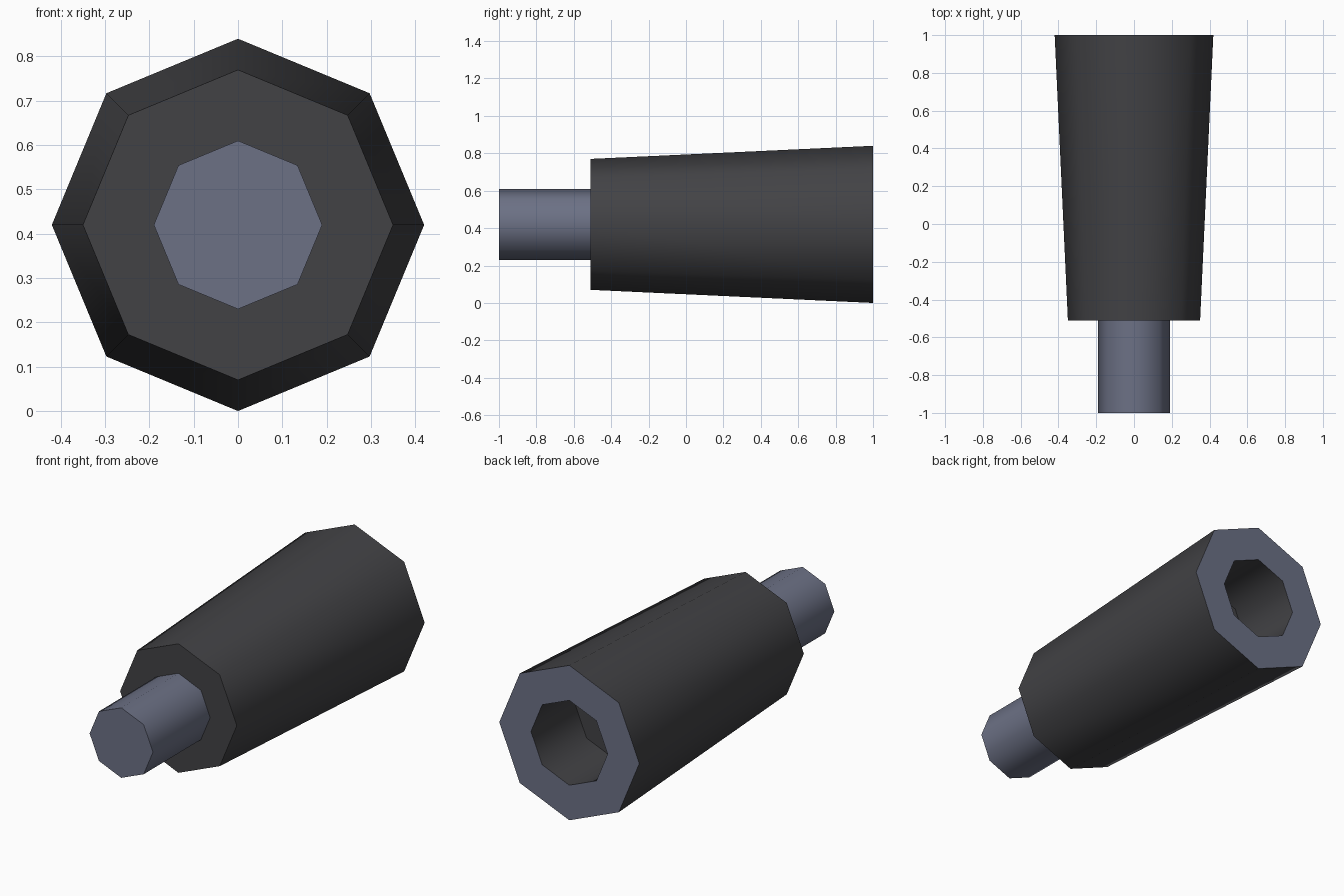
import bpy, bmesh, math

if "Cube" in bpy.data.objects:
    bpy.data.objects.remove(bpy.data.objects["Cube"])

CZ = 0.42   # height of the long axis
SIDES = 8


def material(name, rgb):
    m = bpy.data.materials.new(name)
    m.diffuse_color = (*rgb, 1)
    m.use_nodes = True
    m.node_tree.nodes["Principled BSDF"].inputs["Base Color"].default_value = m.diffuse_color
    return m


dark = material("dark rubber", (0.055, 0.055, 0.06))
steel = material("blue grey metal", (0.15, 0.165, 0.235))


def lathe(name, profile, mats):
    """Revolve (radius, y, material of next band) points about the y axis."""
    bm = bmesh.new()
    rings = []
    for r, y, _ in profile:
        rings.append([bm.verts.new((r * math.sin(math.tau * i / SIDES), y,
                                    CZ + r * math.cos(math.tau * i / SIDES)))
                      for i in range(SIDES)])
    for k in range(len(rings) - 1):
        a, b = rings[k], rings[k + 1]
        for i in range(SIDES):
            j = (i + 1) % SIDES
            bm.faces.new((a[i], a[j], b[j], b[i])).material_index = profile[k][2]
    bm.faces.new(rings[0]).material_index = profile[0][2]
    bm.faces.new(rings[-1]).material_index = profile[-1][2]
    bmesh.ops.recalc_face_normals(bm, faces=bm.faces[:])
    me = bpy.data.meshes.new(name)
    bm.to_mesh(me)
    bm.free()
    for m in mats:
        me.materials.append(m)
    ob = bpy.data.objects.new(name, me)
    bpy.context.collection.objects.link(ob)
    # rounded sides, crisp rims
    bpy.ops.object.select_all(action='DESELECT')
    ob.select_set(True)
    bpy.context.view_layer.objects.active = ob
    bpy.ops.object.shade_smooth_by_angle(angle=math.radians(50))
    return ob


# Tapered grip: dark sides, metal rear rim, dark blind socket
lathe("grip", [(0.35, -0.51, 0), (0.42, 1.0, 1), (0.23, 1.0, 0), (0.23, 0.62, 0)],
      [dark, steel])

# Front pin
lathe("pin", [(0.19, -1.0, 0), (0.19, -0.50, 0)], [steel])
